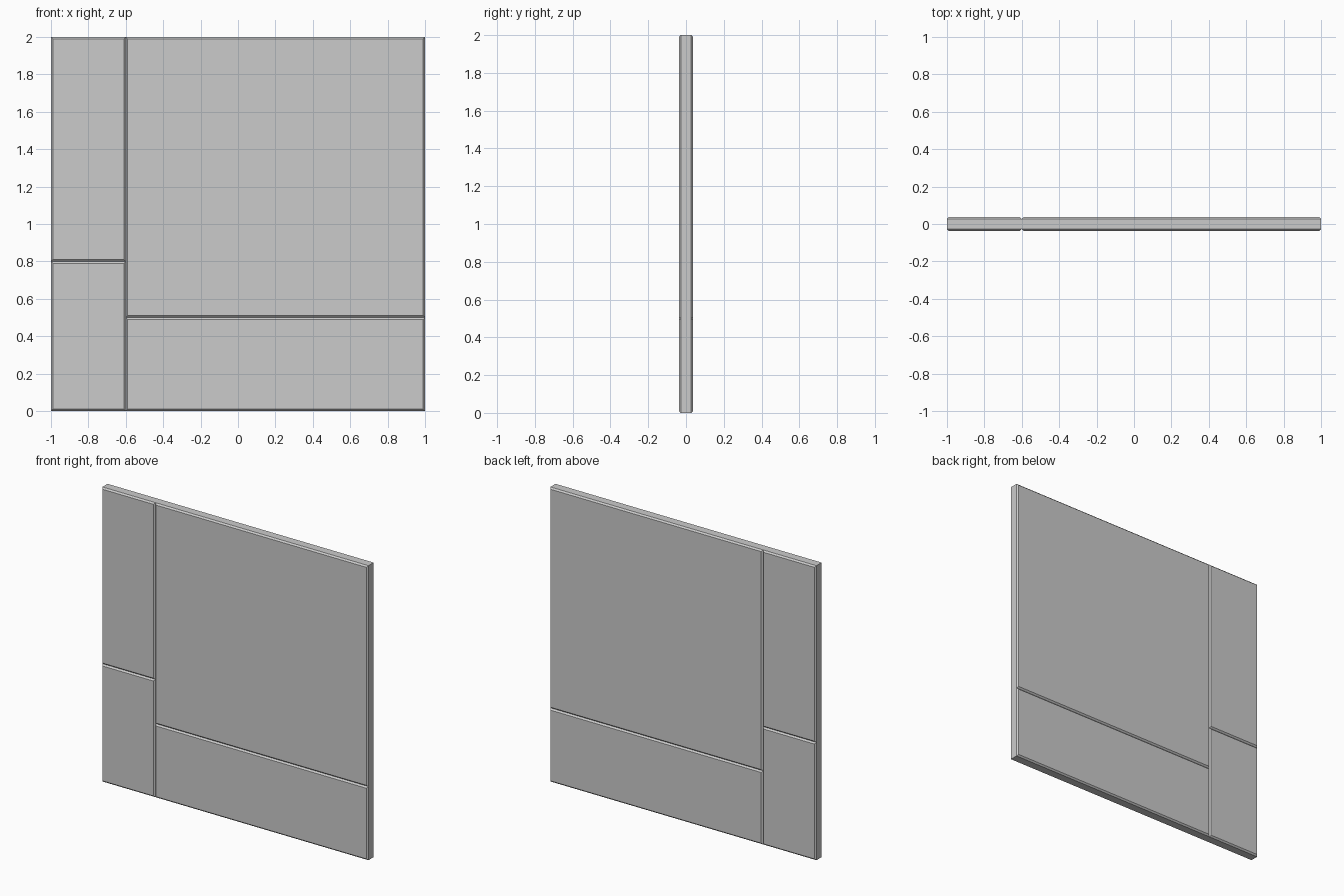
import bpy, bmesh

if "Cube" in bpy.data.objects:
    bpy.data.objects.remove(bpy.data.objects["Cube"])

HALF_DEPTH = 0.0375
CHAMFER = 0.01


def panel(name, x0, x1, z0, z1):
    """Flat slab with chamfered rims on its front and back faces."""
    bm = bmesh.new()
    bmesh.ops.create_cube(bm, size=1)
    for v in bm.verts:
        v.co.x = x1 if v.co.x > 0 else x0
        v.co.y = HALF_DEPTH if v.co.y > 0 else -HALF_DEPTH
        v.co.z = z1 if v.co.z > 0 else z0
    # edges that do not run through the depth are the two rims
    rims = [e for e in bm.edges if abs(e.verts[0].co.y - e.verts[1].co.y) < 1e-6]
    bmesh.ops.bevel(bm, geom=rims, offset=CHAMFER, offset_type='OFFSET',
                    segments=1, profile=0.5, affect='EDGES')
    bmesh.ops.recalc_face_normals(bm, faces=bm.faces)
    mesh = bpy.data.meshes.new(name)
    bm.to_mesh(mesh)
    bm.free()
    obj = bpy.data.objects.new(name, mesh)
    bpy.context.collection.objects.link(obj)
    return obj


# narrow column on the left
panel("left_lower_panel", -1.0, -0.6, 0.0, 0.8)
panel("left_upper_panel", -1.0, -0.6, 0.8, 2.0)
# wide column on the right
panel("right_lower_panel", -0.6, 1.0, 0.0, 0.5)
panel("right_upper_panel", -0.6, 1.0, 0.5, 2.0)
